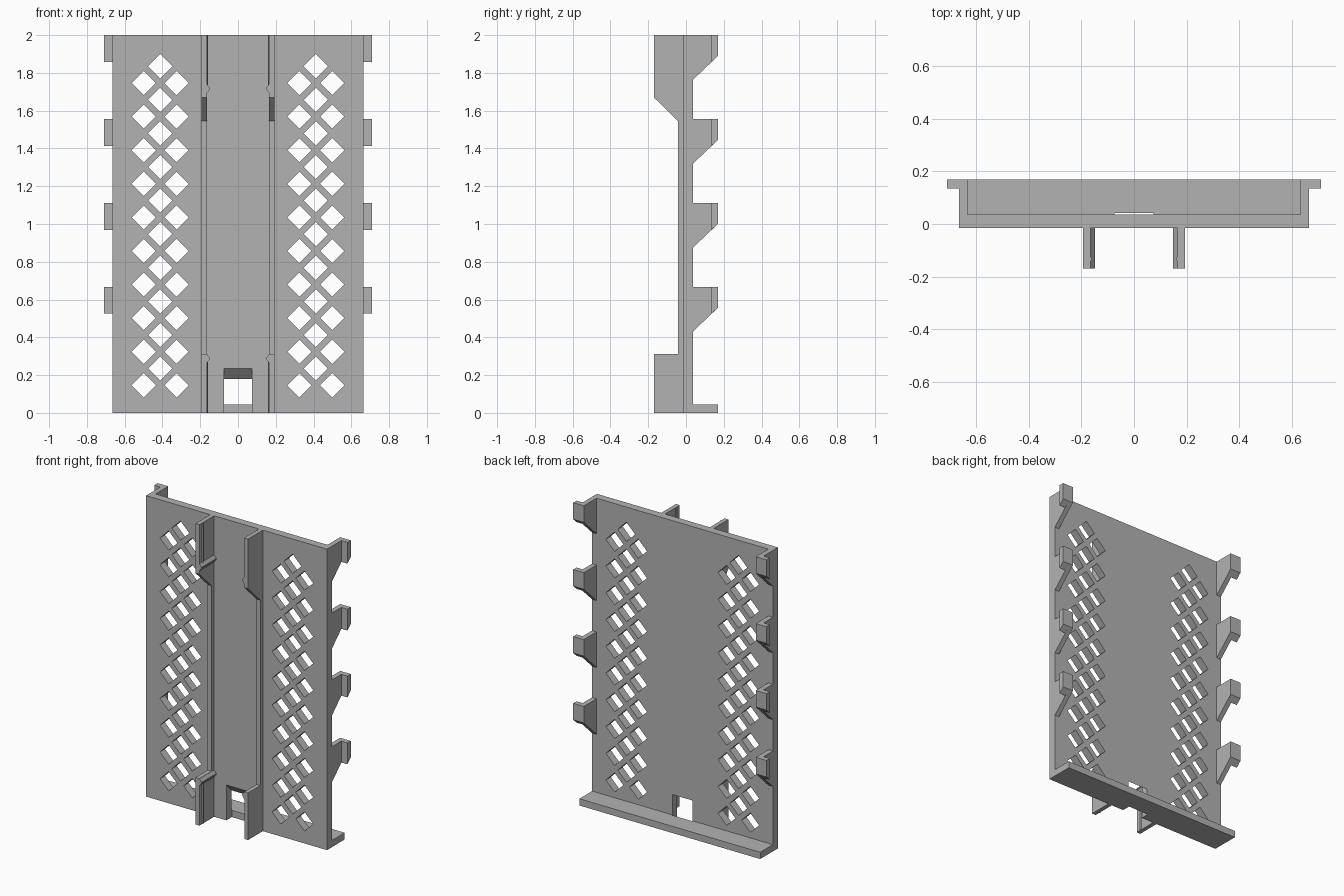
import bpy
import bmesh
from mathutils import Vector

if "Cube" in bpy.data.objects:
    bpy.data.objects.remove(bpy.data.objects["Cube"], do_unlink=True)

grey = bpy.data.materials.new("plain grey")
grey.use_nodes = True
COLOUR = (0.45, 0.45, 0.45, 1)
grey.diffuse_color = COLOUR
grey.node_tree.nodes["Principled BSDF"].inputs["Base Color"].default_value = COLOUR

HALF_W, FRONT, BACK, DEPTH = 0.665, -0.015, 0.037, 0.17


def add_prism(bm, profile, axis, lo, hi):
    """Extrude a 2D profile along an axis; the profile holds the other two coordinates in order."""
    def place(point, level):
        co = list(point)
        co.insert(axis, level)
        return bm.verts.new(co)
    face = bm.faces.new([place(p, lo) for p in profile])
    result = bmesh.ops.extrude_face_region(bm, geom=[face])
    shift = Vector((0, 0, 0))
    shift[axis] = hi - lo
    verts = [v for v in result["geom"] if isinstance(v, bmesh.types.BMVert)]
    bmesh.ops.translate(bm, verts=verts, vec=shift)


def finish(bm, name):
    bmesh.ops.recalc_face_normals(bm, faces=bm.faces)
    mesh = bpy.data.meshes.new(name)
    bm.to_mesh(mesh)
    bm.free()
    mesh.materials.append(grey)
    obj = bpy.data.objects.new(name, mesh)
    bpy.context.collection.objects.link(obj)
    return obj


def part(name, prisms):
    bm = bmesh.new()
    for prism in prisms:
        add_prism(bm, *prism)
    return finish(bm, name)


# Back plate with the bottom shelf, one L-shaped section
plate = part("plate_and_shelf", [(
    [(FRONT, 0), (DEPTH, 0), (DEPTH, 0.045), (BACK, 0.045), (BACK, 2), (FRONT, 2)],
    0, -HALF_W, HALF_W)])

# Cutters: lattice of diamond holes and the slot at the bottom
R, STEP = 0.064, 0.1778
diamonds = []
for side in (-1, 1):
    for column, start in ((0.325, 0.146), (0.412, 0.235), (0.499, 0.146)):
        for row in range(10):
            x, z = side * column, start + row * STEP
            diamonds.append(([(x - R, z), (x, z - R), (x + R, z), (x, z + R)], 1, -0.1, 0.1))
slot = [([(-0.1, -0.05), (0.042, -0.05), (0.042, 0.178), (BACK, 0.18),
          (FRONT, 0.235), (-0.1, 0.32)], 0, -0.075, 0.075)]
for name, prisms in (("lattice_cutter", diamonds), ("slot_cutter", slot)):
    cutter = part(name, prisms)
    cutter.hide_render = True
    cutter.hide_viewport = True
    cutter.display_type = 'WIRE'
    mod = plate.modifiers.new(name, 'BOOLEAN')
    mod.operation = 'DIFFERENCE'
    mod.solver = 'EXACT'
    mod.object = cutter
bpy.context.view_layer.update()
cut_mesh = bpy.data.meshes.new_from_object(
    plate.evaluated_get(bpy.context.evaluated_depsgraph_get()))
plate.modifiers.clear()
plate.data = cut_mesh
for name in ("lattice_cutter", "slot_cutter"):
    bpy.data.objects.remove(bpy.data.objects[name], do_unlink=True)

RAIL = [(FRONT, 0), (-DEPTH, 0), (-DEPTH, 0.313), (-0.042, 0.313),
        (-0.042, 1.545), (-DEPTH, 1.67), (-DEPTH, 2), (FRONT, 2)]

for side, label in ((-1, "right"), (1, "left")):
    # Front guide rail, tall at both ends
    part(label + "_guide_rail", [(RAIL, 0, side * 0.165, side * 0.193)])

    # Snap ridges across the rail and fine beads along its inner face
    ridges = []
    for z in (0.288, 1.717):
        ridges.append(([(side * 0.166, z - 0.026), (side * 0.149, z - 0.003),
                        (side * 0.149, z + 0.003), (side * 0.166, z + 0.025)],
                       1, -DEPTH, FRONT))
    bead = [(side * 0.166, -0.143), (side * 0.159, -0.133), (side * 0.166, -0.123)]
    ridges += [(bead, 2, 0, 0.27), (bead, 2, 1.735, 2)]
    part(label + "_snap_ridges", ridges)

    # Rear hooks: side arm plus outward lip, both with a sloped underside
    for i in range(4):
        top = 2 - i * 0.4443
        tip, lip, root = top - 0.11, top - 0.142, top - 0.241
        arm = [(BACK - 0.005, root), (DEPTH, tip), (DEPTH, top), (BACK - 0.005, top)]
        flange = [(0.135, lip), (DEPTH, tip), (DEPTH, top), (0.135, top)]
        part(f"{label}_hook_{i + 1}", [(arm, 0, side * 0.632, side * HALF_W),
                                       (flange, 0, side * HALF_W, side * 0.71)])
